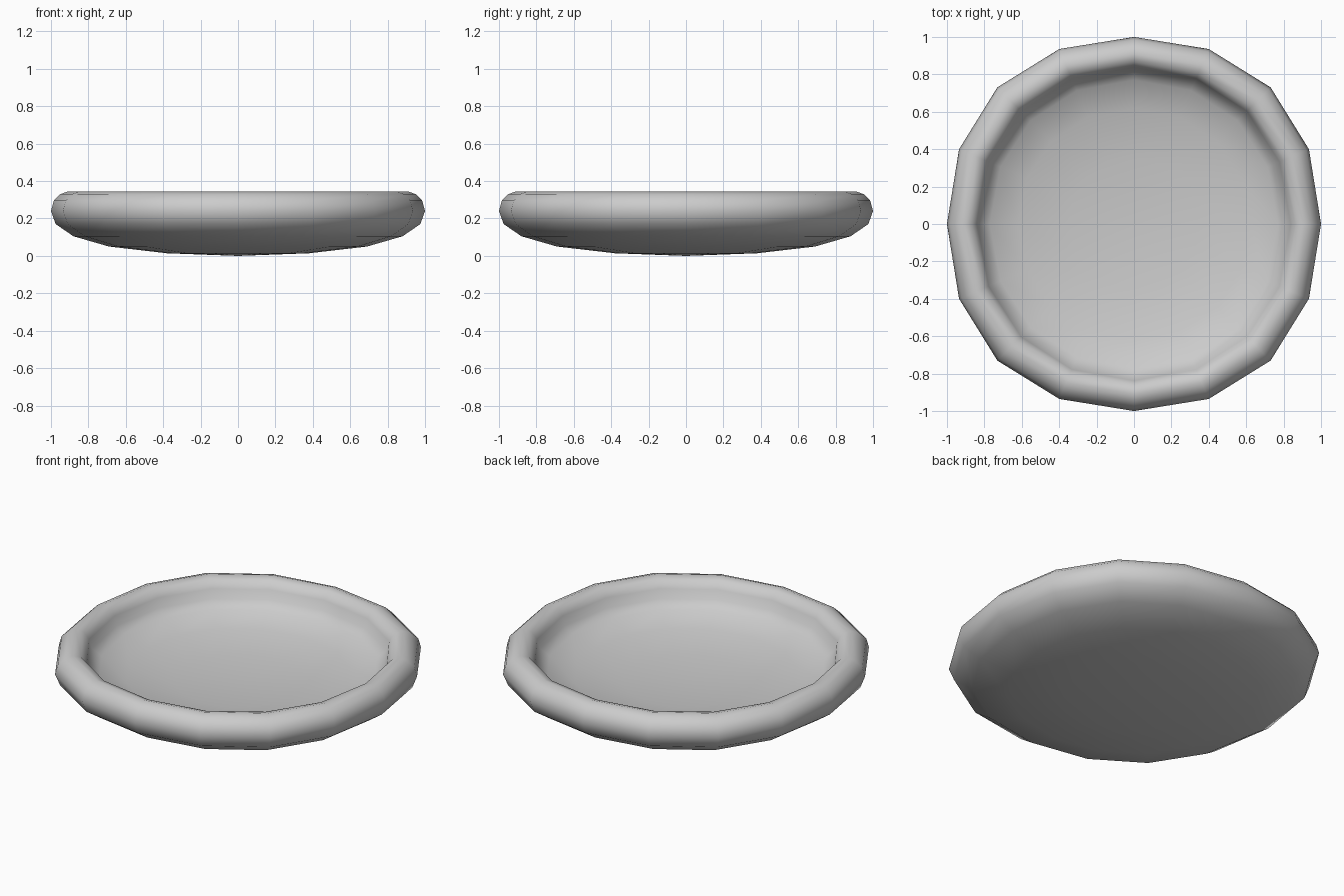
import bpy, bmesh, math

if "Cube" in bpy.data.objects:
    bpy.data.objects.remove(bpy.data.objects["Cube"])

SIDES = 16
# (radius, height, corner bulge) from bottom centre, round the rim, to dish centre
PROFILE = [(0.38, 0.014, 0.02), (0.69, 0.05, 0.02), (0.88, 0.105, 0.025),
           (0.975, 0.17, 0.03), (1.0, 0.24, 0.033), (0.985, 0.295, 0.033),
           (0.95, 0.33, 0.03), (0.91, 0.345, 0.025), (0.868, 0.333, 0.02),
           (0.838, 0.29, 0.018), (0.822, 0.235, 0.018), (0.77, 0.195, 0.015),
           (0.62, 0.15, 0.01), (0.35, 0.115, 0.01)]


def ring(bm, r, z, bulge):
    """One 16-sided loop, slightly fuller on the diagonals."""
    verts = []
    for i in range(SIDES):
        a = 2 * math.pi * i / SIDES
        # odd corners are turned slightly towards the diagonals' far side
        a -= 0.011 * math.sin(4 * a) * (1 if i % 2 else 0) * -1
        rr = r * (1 + bulge * math.sin(2 * a) ** 2)
        verts.append(bm.verts.new((rr * math.cos(a), rr * math.sin(a), z)))
    return verts


# Shallow dish with a thick rounded rim
bm = bmesh.new()
loops = [ring(bm, *p) for p in PROFILE]
bottom = bm.verts.new((0, 0, 0))
floor = bm.verts.new((0, 0, 0.105))
for i in range(SIDES):
    j = (i + 1) % SIDES
    bm.faces.new((bottom, loops[0][j], loops[0][i]))
    for lo, hi in zip(loops, loops[1:]):
        bm.faces.new((lo[i], lo[j], hi[j], hi[i]))
    bm.faces.new((floor, loops[-1][i], loops[-1][j]))
bmesh.ops.recalc_face_normals(bm, faces=bm.faces)
for f in bm.faces:
    f.smooth = True

mesh = bpy.data.meshes.new("shallow_dish")
bm.to_mesh(mesh)
bm.free()
dish = bpy.data.objects.new("shallow_dish", mesh)
bpy.context.collection.objects.link(dish)
